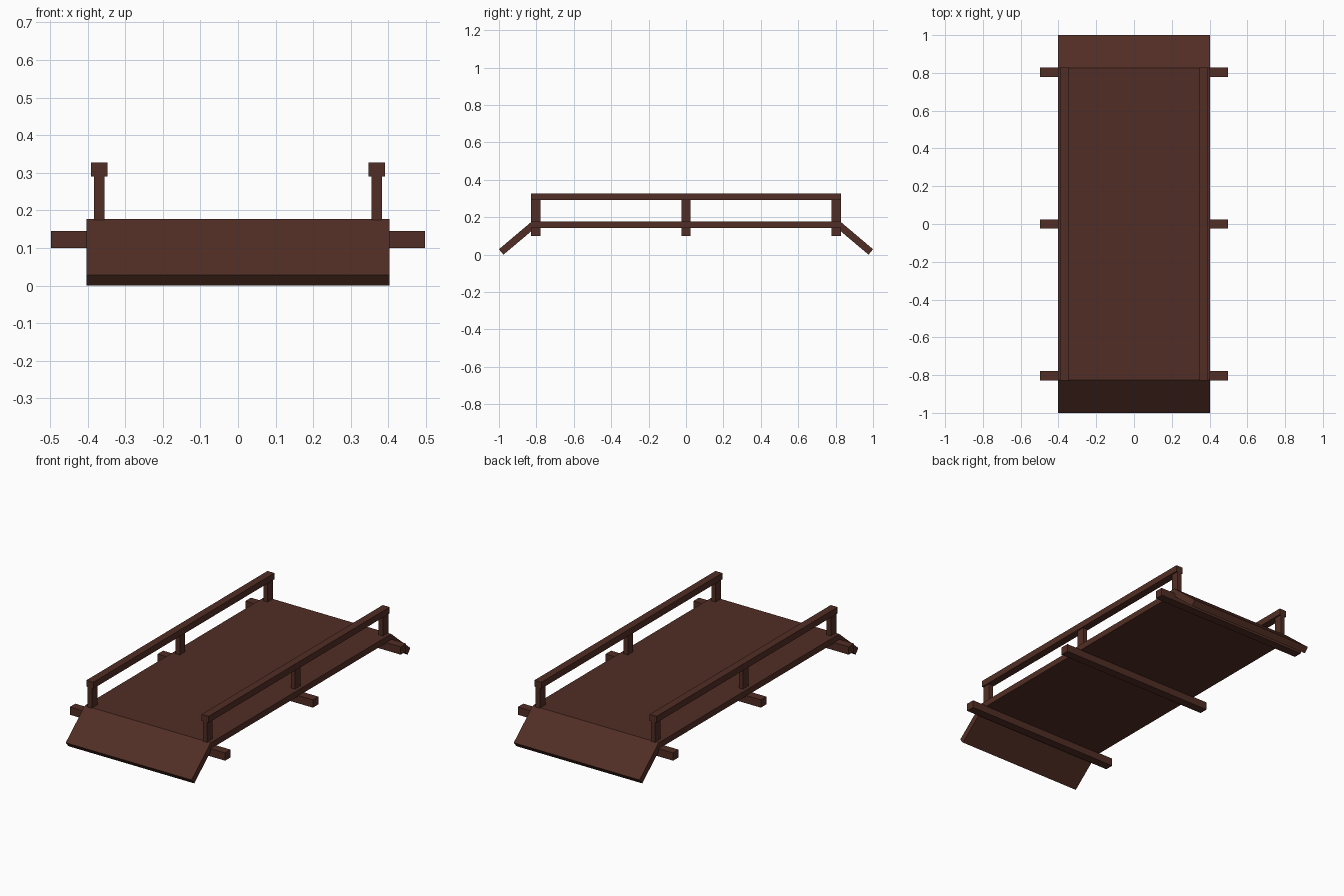
import bpy

if "Cube" in bpy.data.objects:
    bpy.data.objects.remove(bpy.data.objects["Cube"])

wood = bpy.data.materials.new("dark_brown_wood")
wood.diffuse_color = (0.083, 0.027, 0.018, 1)
wood.use_nodes = True
wood.node_tree.nodes["Principled BSDF"].inputs["Base Color"].default_value = wood.diffuse_color


def mesh_part(name, verts, faces):
    mesh = bpy.data.meshes.new(name)
    mesh.from_pydata(verts, [], faces)
    mesh.materials.append(wood)
    obj = bpy.data.objects.new(name, mesh)
    bpy.context.collection.objects.link(obj)
    return obj


def prism(name, profile, x0, x1):
    """Extrude a counter-clockwise (y, z) profile along x."""
    n = len(profile)
    verts = [(x, y, z) for x in (x0, x1) for y, z in profile]
    faces = [tuple(reversed(range(n))), tuple(range(n, 2 * n))]
    faces += [(i, (i + 1) % n, n + (i + 1) % n, n + i) for i in range(n)]
    return mesh_part(name, verts, faces)


def box(name, x, y, z):
    return prism(name, [(y[0], z[0]), (y[1], z[0]), (y[1], z[1]), (y[0], z[1])], *x)


# Deck
box("deck", (-0.403, 0.403), (-0.825, 0.825), (0.142, 0.177))

# Sloping ramps at both ends
ramp = [(0.80, 0.148), (0.976, 0.0), (1.0, 0.029), (0.825, 0.177)]
prism("back_ramp", ramp, -0.403, 0.403)
prism("front_ramp", [(-y, z) for y, z in reversed(ramp)], -0.403, 0.403)

# Cross beams under the deck, with a post above each end
for place, y in (("front", -0.803), ("middle", 0.0), ("back", 0.803)):
    span = (y - 0.025, y + 0.025)
    box(place + "_cross_beam", (-0.497, 0.497), span, (0.10, 0.145))
    for side, x in (("left", -0.369), ("right", 0.369)):
        box(f"{place}_{side}_post", (x - 0.0135, x + 0.0135), span, (0.16, 0.30))

# Handrails
for side, x in (("left", -0.369), ("right", 0.369)):
    box(side + "_handrail", (x - 0.022, x + 0.022), (-0.828, 0.828), (0.291, 0.328))
